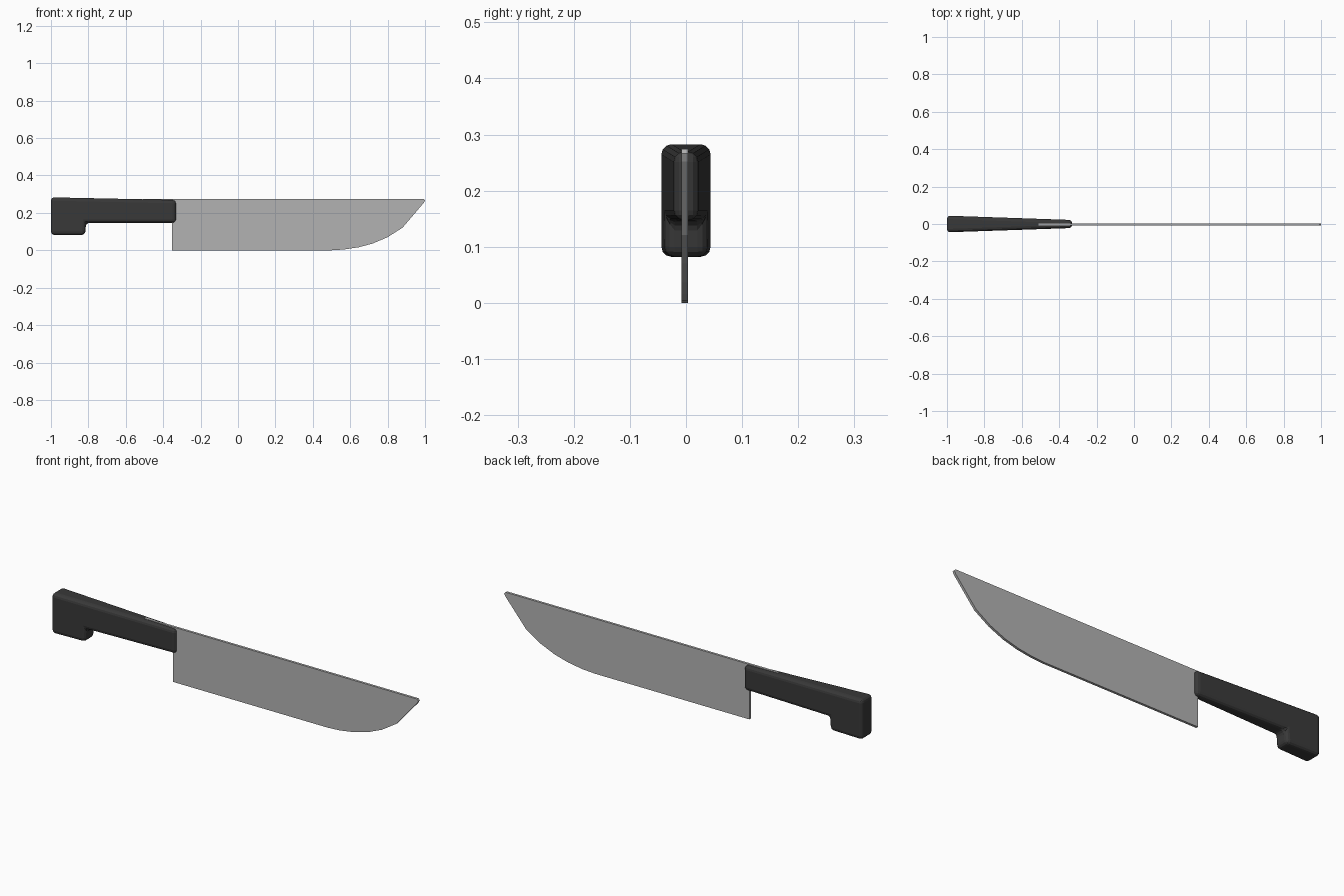
import bpy, bmesh

if "Cube" in bpy.data.objects:
    bpy.data.objects.remove(bpy.data.objects["Cube"])


def material(name, rgb):
    m = bpy.data.materials.new(name)
    m.diffuse_color = (*rgb, 1.0)
    m.use_nodes = True
    m.node_tree.nodes["Principled BSDF"].inputs["Base Color"].default_value = m.diffuse_color
    return m


def plate(name, profile, half_width, mat, y_mid=0.0):
    """Solid from an xz profile; half_width(x) gives its half thickness."""
    bm = bmesh.new()
    sides = [[bm.verts.new((x, y_mid + s * half_width(x), z)) for x, z in profile]
             for s in (-1, 1)]
    bm.faces.new(sides[0])
    bm.faces.new(sides[1][::-1])
    n = len(profile)
    for i in range(n):
        j = (i + 1) % n
        bm.faces.new((sides[0][i], sides[1][i], sides[1][j], sides[0][j]))
    bmesh.ops.recalc_face_normals(bm, faces=bm.faces[:])
    mesh = bpy.data.meshes.new(name)
    bm.to_mesh(mesh)
    bm.free()
    obj = bpy.data.objects.new(name, mesh)
    bpy.context.collection.objects.link(obj)
    mesh.materials.append(mat)
    return obj


steel = material("steel", (0.45, 0.45, 0.45))
black = material("black_plastic", (0.04, 0.04, 0.04))

# Blade with curved belly, blunt tip and a tang running into the handle
blade_profile = [(-0.51, 0.16), (-0.352, 0.16), (-0.352, 0.0), (0.50, 0.0),
                 (0.565, 0.004), (0.645, 0.016), (0.72, 0.036), (0.80, 0.07),
                 (0.88, 0.121), (0.992, 0.252), (1.0, 0.266), (0.992, 0.274),
                 (-0.51, 0.274)]
plate("blade", blade_profile, lambda x: 0.006, steel, -0.002)

# Handle tapering towards the blade, with a hooked butt and rounded edges
handle_profile = [(-1.0, 0.283), (-1.0, 0.082), (-0.818, 0.082),
                  (-0.812, 0.147), (-0.331, 0.147), (-0.331, 0.269)]
handle = plate("handle", handle_profile,
               lambda x: 0.0445 + (x + 1.0) / 0.669 * (0.0215 - 0.0445), black)
bevel = handle.modifiers.new("rounded_edges", 'BEVEL')
bevel.width = 0.018
bevel.segments = 3
bevel.limit_method = 'ANGLE'
